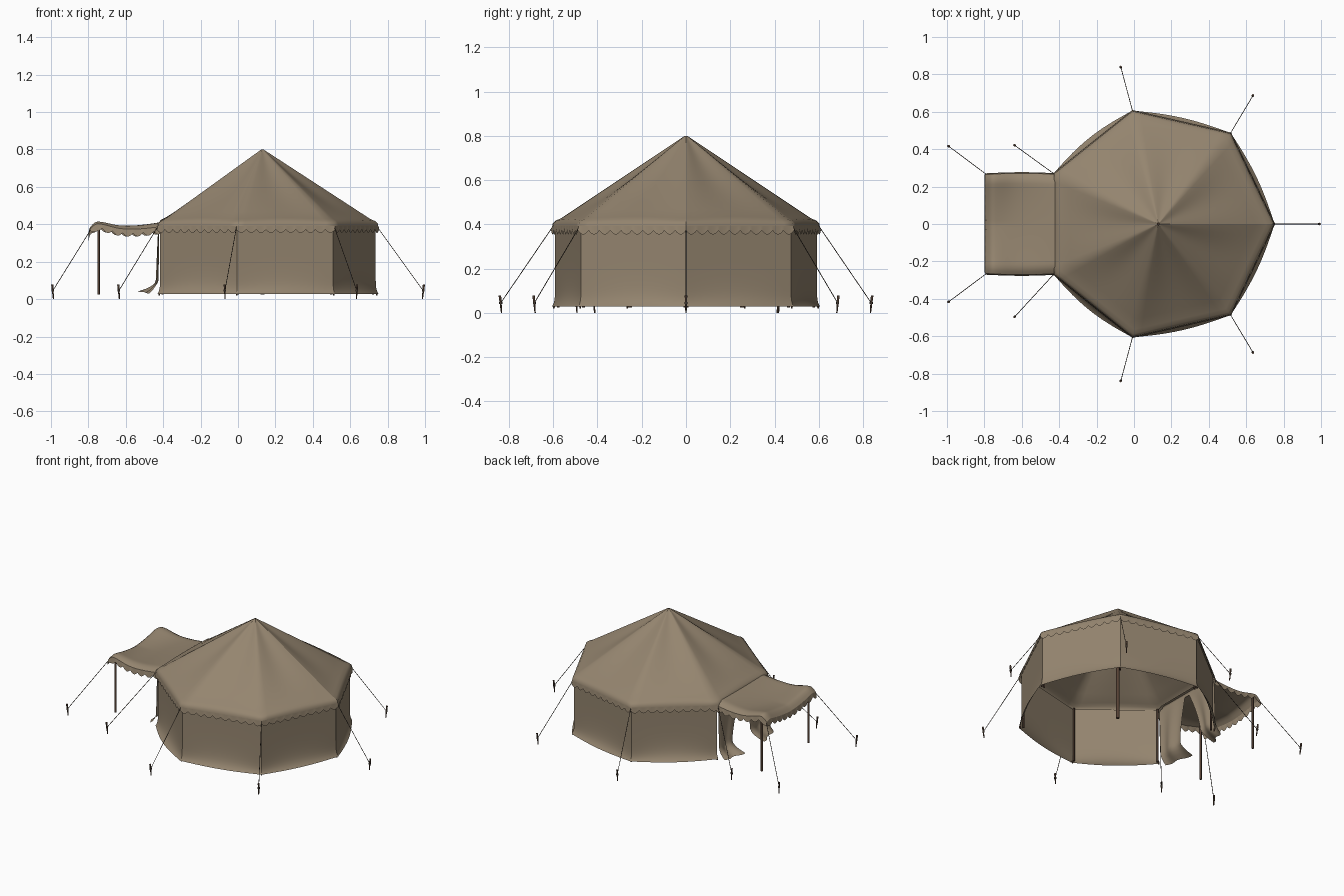
import bpy, math
from mathutils import Vector

if "Cube" in bpy.data.objects:
    bpy.data.objects.remove(bpy.data.objects["Cube"])

CX, N = 0.13, 7            # tent centre in x, number of sides
DOOR = 3                   # side left open for the doorway


def material(name, rgb):
    m = bpy.data.materials.new(name)
    m.diffuse_color = (*rgb, 1)
    m.use_nodes = True
    m.node_tree.nodes["Principled BSDF"].inputs["Base Color"].default_value = m.diffuse_color
    return m


CANVAS = material("tan canvas", (0.30, 0.235, 0.16))
WOOD = material("brown wood", (0.09, 0.052, 0.034))
ROPE = material("dark rope", (0.05, 0.038, 0.028))


def finish(name, verts, faces, mat, angle=60):
    me = bpy.data.meshes.new(name)
    me.from_pydata(verts, [], faces)
    me.materials.append(mat)
    ob = bpy.data.objects.new(name, me)
    bpy.context.collection.objects.link(ob)
    bpy.ops.object.select_all(action='DESELECT')
    ob.select_set(True)
    bpy.context.view_layer.objects.active = ob
    bpy.ops.object.shade_smooth_by_angle(angle=math.radians(angle))
    return ob


def sheet(name, nu, nv, f, mat=CANVAS):
    """Cloth sheet from a function of u, v in 0..1"""
    verts = [f(i / nu, j / nv) for i in range(nu + 1) for j in range(nv + 1)]
    w = nv + 1
    faces = [(i * w + j, (i + 1) * w + j, (i + 1) * w + j + 1, i * w + j + 1)
             for i in range(nu) for j in range(nv)]
    return finish(name, verts, faces, mat)


def rod(name, a, b, r1, r2, mat, n=8):
    """Tapered round bar from a to b"""
    a, b = Vector(a), Vector(b)
    q = (b - a).to_track_quat('Z', 'Y')
    verts = []
    for p, r in ((a, r1), (b, r2)):
        verts += [p + q @ Vector((r * math.cos(2 * math.pi * i / n),
                                  r * math.sin(2 * math.pi * i / n), 0)) for i in range(n)]
    faces = [(i, (i + 1) % n, n + (i + 1) % n, n + i) for i in range(n)]
    faces += [tuple(reversed(range(n))), tuple(range(n, 2 * n))]
    return finish(name, verts, faces, mat, 50)


def corner(k, r, z=0.0):
    a = 2 * math.pi * k / N
    return Vector((CX + r * math.cos(a), r * math.sin(a), z))


def side(s, r, z, out=0.0):
    """Point on the seven-sided outline; s counts sides, out pushes outwards"""
    k = min(int(s), N - 1)
    p = corner(k, r, z).lerp(corner(k + 1, r, z), s - k)
    d = Vector((p.x - CX, p.y, 0)).normalized()
    return p + d * out


# Roof: eave roll, then a nearly straight cone with softly sagging panels
PROFILE = [(0.620, 0.388), (0.618, 0.404), (0.603, 0.417), (0.578, 0.428)]
PROFILE += [(0.578 + (0.006 - 0.578) * i / 10, 0.428 + 0.372 * i / 10) for i in range(1, 11)]


def roof(u, v):
    j = round(v * (len(PROFILE) - 1))
    r, z = PROFILE[j]
    t = (u * N) % 1
    slack = max(0, (j - 3) / 10)
    dip = 0.016 * math.sin(math.pi * t) ** 2 * math.sin(math.pi * slack)
    crown = 0.006 * math.cos(math.pi * (2 * t - 1) / 2) * (1 - slack)
    return side(u * N, r, z - dip + (crown if 2 <= j < 13 else 0))


sheet("roof", N * 12, len(PROFILE) - 1, roof)

# Scalloped valance and walls on every side except the doorway
for k in range(N):
    if k == DOOR:
        continue

    def valance(u, v, k=k):
        low = 0.372 - 0.018 * abs(math.sin(10 * math.pi * u))
        return side(k + min(u, 0.99999), 0.621, low + (0.392 - low) * v, 0.004 * (1 - v))

    # hems bow out most on the sides next to the doorway
    swell = 0.028 if k in (DOOR - 1, DOOR + 1) else 0.020

    def wall(u, v, k=k, swell=swell):
        h = v ** 1.6
        bow = swell * math.sin(math.pi * u) * (1 - h) ** 6 + 0.016 * (1 - h) ** 18
        return side(k + min(u, 0.99999), 0.606, 0.028 + 0.372 * h, bow)

    sheet("valance", 80, 2, valance)
    sheet("wall", 14, 14, wall)


# Awning over the doorway, raised at the posts and sagging between them
def awning(u, v):
    w = 2 * u - 1
    x = -0.408 - 0.384 * v
    y = w * (0.265 + 0.006 * math.sin(math.pi * v))
    z = 0.412 - 0.014 * math.sin(math.pi * min(1, v / 0.9)) - 0.035 * (1 - w * w) * v
    z += 0.016 * math.exp(-((v - 0.86) / 0.2) ** 2) * abs(w)
    z -= 0.024 * max(0, (abs(w) - 0.8) / 0.2) ** 2
    z -= 0.026 * max(0, (v - 0.88) / 0.12) ** 2
    return Vector((x, y, z))


sheet("awning", 30, 30, awning)


def awning_valance(u, v):
    s = u * 3.4
    if s < 1:
        p, o = awning(1, s), Vector((0, 1, 0))
    elif s < 2.4:
        p, o = awning(1 - (s - 1) / 1.4, 1), Vector((-1, 0, 0))
    else:
        p, o = awning(0, 3.4 - s), Vector((0, -1, 0))
    drop = 0.022 + 0.018 * abs(math.sin(s * 7 * math.pi))
    p = p + o * 0.006 * (1 - v)
    p.z -= drop * (1 - v)
    return p


sheet("awning_valance", 238, 2, awning_valance)

# Door curtains, nearly closed at the top, hems kicked outwards
for m, spread in ((1, 0.11), (-1, 0.06)):
    def curtain(u, v, m=m, spread=spread):
        inner = 0.015 + spread * math.sin(math.pi / 2 * (1 - v))
        y = 0.262 + (inner - 0.262) * u
        kick = max(0, 1 - v / 0.2) ** 2
        x = -0.424 - 0.10 * kick * (0.4 + 0.6 * u)
        x -= 0.010 * (1 - v) + 0.008 * math.sin(u * 3 * math.pi) * (1 - v) ** 0.5
        return Vector((x, m * y, 0.03 + 0.37 * v + 0.012 * kick * u))

    sheet("door_curtain", 24, 20, curtain)
    rod("awning_post", (-0.745, m * 0.25, 0.025), (-0.745, m * 0.25, 0.405), 0.007, 0.007, WOOD)

# Centre pole and corner posts
rod("centre_pole", (CX, 0, 0.025), (CX, 0, 0.79), 0.011, 0.009, WOOD, 12)
for k in range(N):
    rod("corner_post", corner(k, 0.592, 0.025), corner(k, 0.592, 0.40), 0.006, 0.006, WOOD)
    rod("hem_peg", corner(k, 0.612, 0.02), corner(k, 0.612, 0.036), 0.004, 0.005, WOOD, 6)

# Guy ropes and stakes: (rope top, ground point)
GUYS = [((0.745, 0, 0.385), (0.99, 0))]
for m in (1, -1):
    GUYS += [((0.515, m * 0.484, 0.385), (0.635, m * 0.685)),
             ((-0.008, m * 0.605, 0.385), (-0.07, m * 0.837)),
             ((-0.43, m * 0.27, 0.385), (-0.637, m * (0.42 if m > 0 else 0.495))),
             ((-0.785, m * 0.262, 0.375), (-0.99, m * 0.415))]
for top, (gx, gy) in GUYS:
    lean = (Vector((gx, gy, 0)) - Vector((top[0], top[1], 0))).normalized() * 0.004
    foot = Vector((gx, gy, 0))
    rod("guy_rope", top, foot + Vector((0, 0, 0.045)), 0.0018, 0.0018, ROPE, 6)
    rod("stake", foot - lean, foot + lean + Vector((0, 0, 0.078)), 0.003, 0.006, WOOD)
    rod("rope_loop", foot + Vector((0, 0, 0.04)), foot + Vector((0, 0, 0.05)), 0.007, 0.007, ROPE)
